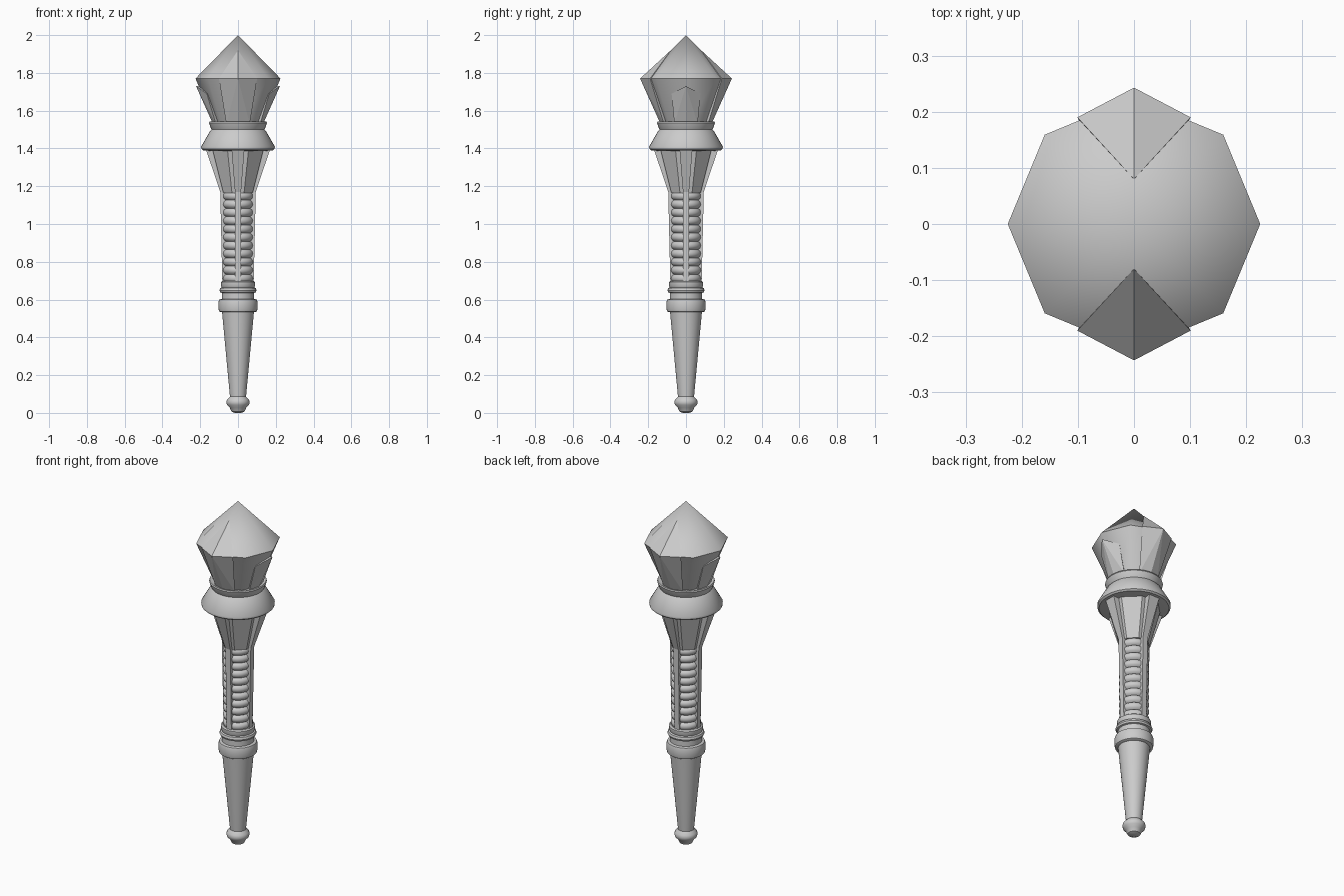
import bpy, bmesh, math
from mathutils import Matrix, Vector

if "Cube" in bpy.data.objects:
    bpy.data.objects.remove(bpy.data.objects["Cube"])

grey = bpy.data.materials.new("plain grey")
grey.use_nodes = True
grey.diffuse_color = (0.6, 0.6, 0.6, 1)
grey.node_tree.nodes["Principled BSDF"].inputs["Base Color"].default_value = (0.6, 0.6, 0.6, 1)


def finish(name, bm, smooth=None):
    bmesh.ops.recalc_face_normals(bm, faces=bm.faces)
    mesh = bpy.data.meshes.new(name)
    bm.to_mesh(mesh)
    bm.free()
    mesh.materials.append(grey)
    obj = bpy.data.objects.new(name, mesh)
    bpy.context.collection.objects.link(obj)
    if smooth:
        bpy.ops.object.select_all(action="DESELECT")
        obj.select_set(True)
        bpy.context.view_layer.objects.active = obj
        bpy.ops.object.shade_smooth_by_angle(angle=math.radians(smooth))
    return obj


def lathe(name, profile, sides=40, turn=0.0, smooth=35):
    """Closed solid of revolution from (radius, height) pairs."""
    bm = bmesh.new()
    rings = []
    for r, z in profile:
        rings.append([bm.verts.new((r * math.cos(a), r * math.sin(a), z))
                      for a in (turn + math.tau * i / sides for i in range(sides))])
    for low, high in zip(rings, rings[1:]):
        for i in range(sides):
            j = (i + 1) % sides
            bm.faces.new((low[i], low[j], high[j], high[i]))
    bm.faces.new(rings[0])
    bm.faces.new(rings[-1])
    bmesh.ops.remove_doubles(bm, verts=bm.verts, dist=0.00001)
    return finish(name, bm, smooth)


def hull(name, points, angle):
    """Faceted convex piece, drawn facing +x and turned about z."""
    bm = bmesh.new()
    for p in points:
        bm.verts.new(Matrix.Rotation(angle, 3, "Z") @ Vector(p))
    bmesh.ops.convex_hull(bm, input=bm.verts)
    return finish(name, bm)


def both(points):
    """Mirror points across the piece's own centre plane."""
    return [(x, s * y, z) for x, y, z in points for s in (1, -1) if y or s > 0]


# Pommel, tapered shaft and lower collars
lathe("pommel", [(0.018, 0), (0.034, 0.007), (0.044, 0.028), (0.058, 0.042),
                 (0.062, 0.056), (0.058, 0.07), (0.043, 0.086)])
lathe("lower_shaft", [(0.042, 0.08), (0.085, 0.54)])
lathe("lower_collar", [(0.092, 0.533), (0.1, 0.538), (0.103, 0.55),
                       (0.103, 0.588), (0.099, 0.6), (0.085, 0.604)])
lathe("collar_neck", [(0.085, 0.6), (0.085, 0.635), (0.094, 0.638), (0.098, 0.648),
                      (0.094, 0.66), (0.086, 0.664), (0.09, 0.672),
                      (0.09, 0.692), (0.082, 0.698)])

# Ribbed grip
ribs, start, end = 11, 0.69, 1.17
step = (end - start) / ribs
grip = []
for k in range(ribs):
    for i in range(7):
        t = i / 6
        grip.append((0.066 + 0.014 * math.sin(math.pi * t) ** 0.6, start + step * (k + t)))
lathe("ribbed_grip", grip, smooth=60)

# Faceted socket with four long fins
lathe("socket", [(0.084, 1.165), (0.148, 1.4)], 8, math.pi / 8, smooth=30)
for k, side in enumerate(("left", "back", "right", "front")):
    turn = k * math.pi / 2
    hull(side + "_grip_fin", both([(0.05, 0.015, 0.69), (0.083, 0.015, 0.69),
                                   (0.05, 0.016, 1.17), (0.094, 0.016, 1.17)]), turn)
    hull(side + "_socket_fin", both([(0.05, 0.016, 1.17), (0.094, 0.016, 1.17),
                                     (0.1, 0.034, 1.395), (0.17, 0.034, 1.395)]), turn)

# Flared guard and cup rim
lathe("guard", [(0.13, 1.385), (0.185, 1.39), (0.194, 1.398), (0.195, 1.41),
                (0.148, 1.492), (0.138, 1.502)])
lathe("cup_rim", [(0.136, 1.495), (0.143, 1.505), (0.153, 1.535),
                  (0.15, 1.542), (0.125, 1.535)])

# Head gem
lathe("head_gem", [(0.115, 1.51), (0.225, 1.77), (0, 2.0)], 8, smooth=50)

# Tall crystals at front and back, short shields at the sides
tall = both([(0.08, 0, 1.92), (0.243, 0, 1.77), (0.19, 0.101, 1.77),
             (0.135, 0, 1.53), (0.117, 0.062, 1.53), (0.05, 0, 1.53)])
short = both([(0.222, 0, 1.73), (0.165, 0.076, 1.69), (0.17, 0, 1.73),
              (0.133, 0, 1.53), (0.117, 0.062, 1.53), (0.05, 0, 1.53)])
for name, shape, turn in (("front_crystal", tall, -90), ("back_crystal", tall, 90),
                          ("left_shield", short, 0), ("right_shield", short, 180)):
    hull(name, shape, math.radians(turn))
